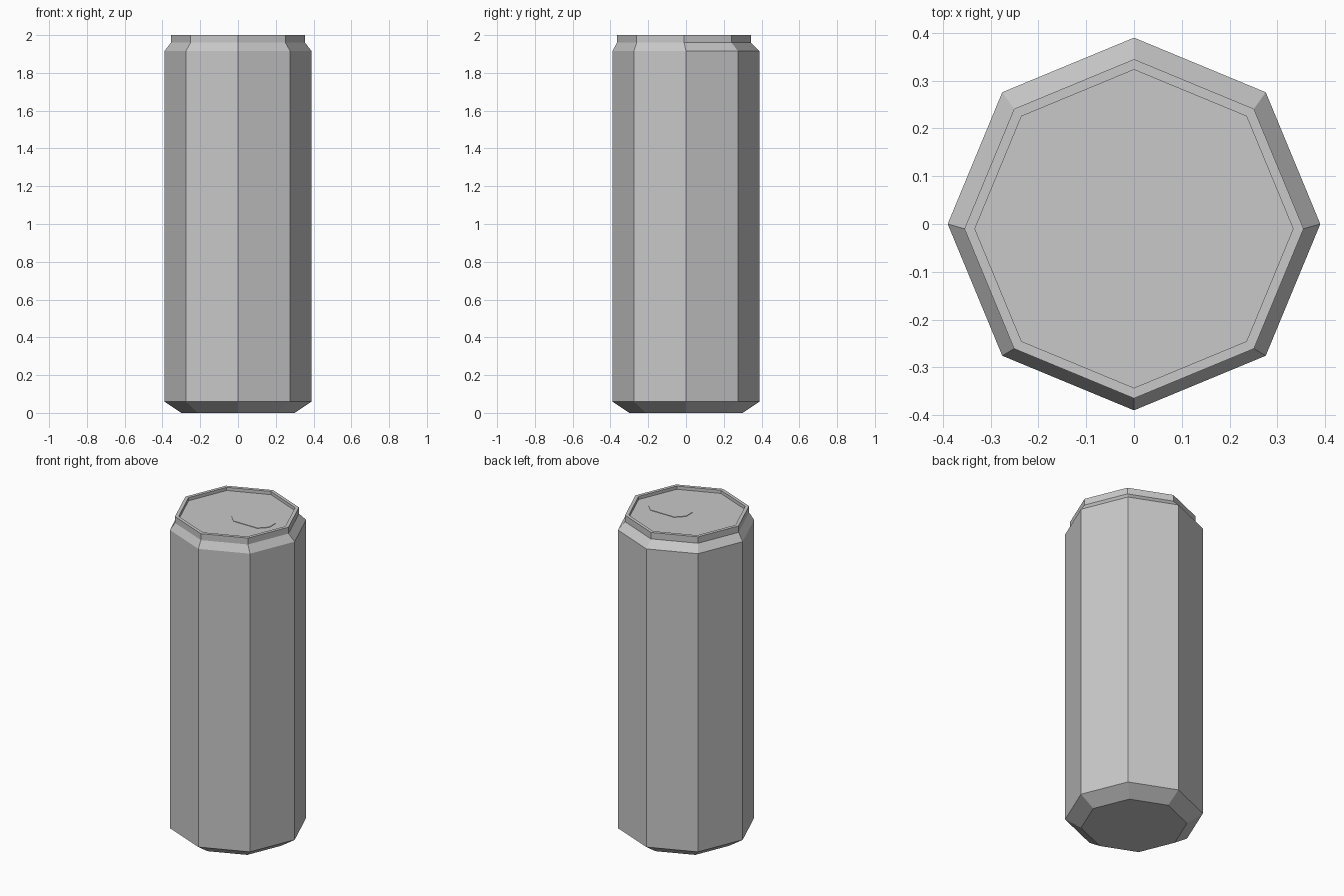
import bpy, bmesh, math

cube = bpy.data.objects.get("Cube")
if cube:
    bpy.data.objects.remove(cube, do_unlink=True)

# Single plain grey
metal = bpy.data.materials.new("plain_grey")
metal.use_nodes = True
grey = (0.58, 0.58, 0.58, 1)
metal.diffuse_color = grey
metal.node_tree.nodes["Principled BSDF"].inputs["Base Color"].default_value = grey

RIM_Y = -0.01          # the rim and lid sit slightly towards the front
LID_Z = 1.98


def make_object(name, bm):
    bmesh.ops.recalc_face_normals(bm, faces=bm.faces)
    mesh = bpy.data.meshes.new(name)
    bm.to_mesh(mesh)
    bm.free()
    mesh.materials.append(metal)
    obj = bpy.data.objects.new(name, mesh)
    bpy.context.collection.objects.link(obj)
    return obj


def octagon(bm, radius, y, z):
    return [bm.verts.new((radius * math.cos(math.tau * i / 8),
                          y + radius * math.sin(math.tau * i / 8), z))
            for i in range(8)]


# Can shell: base chamfer, body, shoulder, rim and recessed lid
profile = [(0.30, 0, 0), (0.39, 0, 0.06), (0.39, 0, 1.915),
           (0.355, RIM_Y, 1.96), (0.355, RIM_Y, 2.0),
           (0.333, RIM_Y, 2.0), (0.333, RIM_Y, LID_Z)]
bm = bmesh.new()
rings = [octagon(bm, *p) for p in profile]
for low, high in zip(rings, rings[1:]):
    for i in range(8):
        j = (i + 1) % 8
        bm.faces.new((low[i], low[j], high[j], high[i]))
bm.faces.new(rings[0])
bm.faces.new(rings[-1])
make_object("can_body", bm)

# Opening tab: thin plate with cut corners
bm = bmesh.new()
half_x, half_y, cut = 0.13, 0.08, 0.048
outline = []
for sx, sy in ((1, 1), (-1, 1), (-1, -1), (1, -1)):
    pair = [(sx * half_x, sy * (half_y - cut)), (sx * (half_x - cut), sy * half_y)]
    outline += pair if sx == sy else pair[::-1]
verts = [bm.verts.new((0.114 + x, RIM_Y + y, LID_Z)) for x, y in outline]
face = bm.faces.new(verts)
top = bmesh.ops.extrude_face_region(bm, geom=[face])["geom"]
bmesh.ops.translate(bm, vec=(0, 0, 0.003),
                    verts=[v for v in top if isinstance(v, bmesh.types.BMVert)])
make_object("opening_tab", bm)
